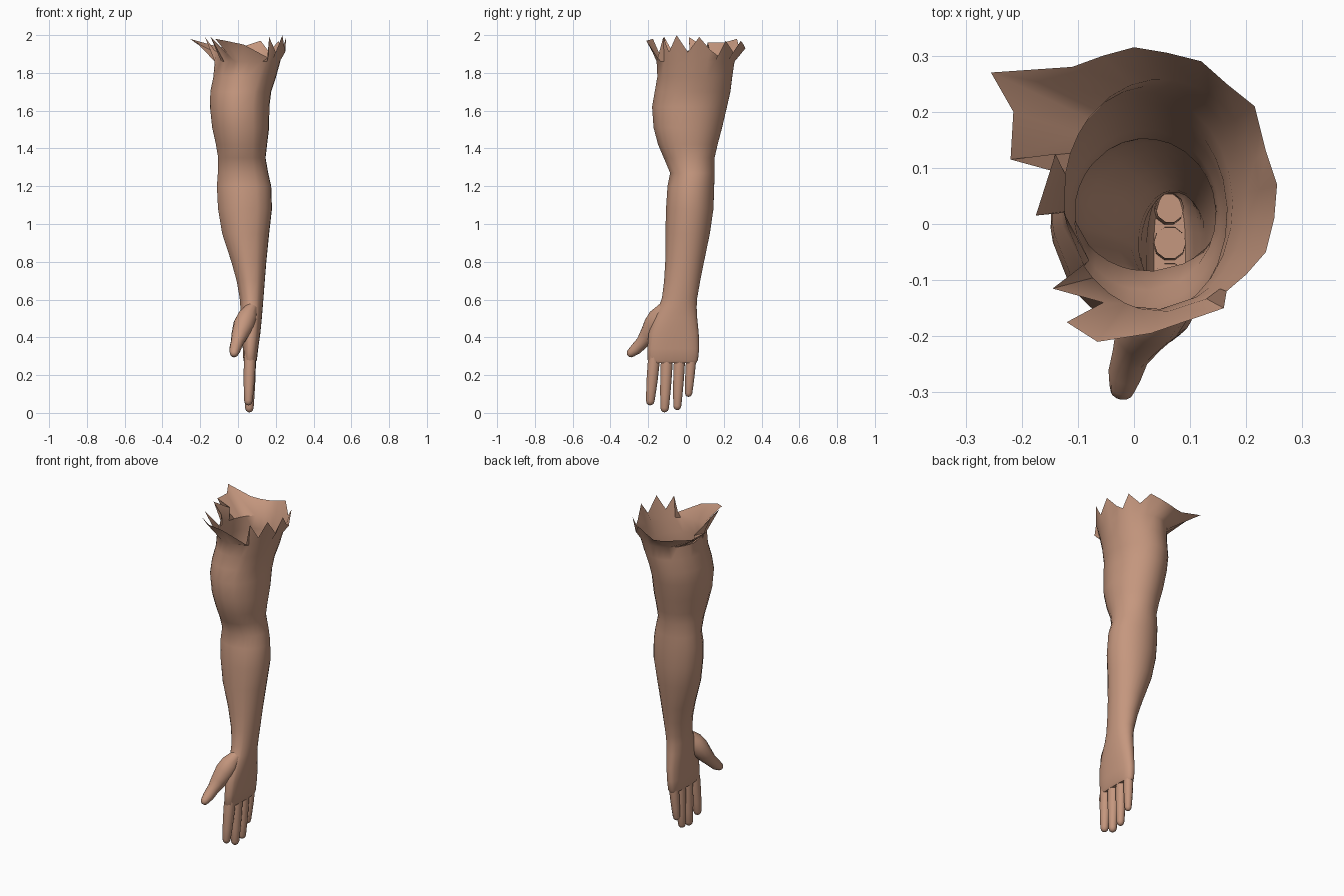
import bpy, bmesh, math
from mathutils import Vector

if "Cube" in bpy.data.objects:
    bpy.data.objects.remove(bpy.data.objects["Cube"])

skin = bpy.data.materials.new("skin")
skin.diffuse_color = (0.56, 0.31, 0.21, 1)
skin.use_nodes = True
skin.node_tree.nodes["Principled BSDF"].inputs["Base Color"].default_value = skin.diffuse_color


def loft(name, rings, cap_start=False, cap_end=False, angle=50):
    """Skin a list of closed rings into one smooth object."""
    bm = bmesh.new()
    rows = [[bm.verts.new(p) for p in ring] for ring in rings]
    n = len(rows[0])
    for a, b in zip(rows, rows[1:]):
        for i in range(n):
            j = (i + 1) % n
            bm.faces.new((a[i], a[j], b[j], b[i]))
    if cap_start:
        bm.faces.new(rows[0][::-1])
    if cap_end:
        bm.faces.new(rows[-1])
    me = bpy.data.meshes.new(name)
    bm.to_mesh(me)
    bm.free()
    ob = bpy.data.objects.new(name, me)
    bpy.context.collection.objects.link(ob)
    me.materials.append(skin)
    bpy.ops.object.select_all(action='DESELECT')
    ob.select_set(True)
    bpy.context.view_layer.objects.active = ob
    bpy.ops.object.shade_smooth_by_angle(angle=math.radians(angle))
    return ob


def digit(name, path, flat=1.0, sides=10):
    """Tube along (x, y, z, radius) points with a rounded tip."""
    pts = [Vector(p[:3]) for p in path]
    rad = [p[3] for p in path]
    d = (pts[-1] - pts[-2]).normalized()
    end, r = pts[-1], rad[-1]
    for t in (35, 65, 85):
        a = math.radians(t)
        pts.append(end + d * r * math.sin(a))
        rad.append(r * math.cos(a))
    rings = []
    for k, p in enumerate(pts):
        t = (pts[min(k + 1, len(pts) - 1)] - pts[max(k - 1, 0)]).normalized()
        u = Vector((1, 0, 0))
        u = (u - t * u.dot(t)).normalized()
        v = t.cross(u)
        rings.append([p + u * (rad[k] * flat * math.cos(q)) + v * (rad[k] * math.sin(q))
                      for q in (2 * math.pi * i / sides for i in range(sides))])
    return loft(name, rings, cap_end=True, angle=80)


# Torn upper edge, running anticlockwise from +x
rim = [
    (.255, .07, 1.99), (.235, .13, 1.92), (.225, .17, 1.89), (.215, .21, 1.97),
    (.165, .25, 1.91), (.12, .29, 1.97), (.06, .305, 1.95), (0, .315, 1.93),
    (-.055, .30, 1.93), (-.11, .28, 1.94), (-.255, .27, 1.98), (-.215, .20, 1.96),
    (-.22, .115, 1.96), (-.14, .125, 1.92), (-.175, .015, 1.99), (-.125, .02, 1.92),
    (-.08, -.065, 1.90), (-.145, -.115, 1.99), (-.055, -.14, 1.90), (-.12, -.175, 1.98),
    (-.065, -.21, 1.97), (.03, -.195, 1.95), (.16, -.15, 1.88), (.165, -.12, 1.99),
    (.20, -.09, 1.91), (.235, -.05, 2.0), (.25, .01, 1.91)]
N = len(rim)
raw = sorted(math.atan2(y - .05, x - .04) % (2 * math.pi) for x, y, z in rim)
angles = [(a + 2 * math.pi * i / N) / 2 for i, a in enumerate(raw)]

# Arm and palm sections: z, x min, x max, y min, y max, squareness
sections = [
    (.265, .035, .092, -.195, .055, .7), (.28, .028, .10, -.203, .064, .75),
    (.34, .025, .107, -.205, .070, .8), (.42, .022, .118, -.198, .068, .85),
    (.50, .015, .126, -.172, .060, .9), (.56, .012, .131, -.145, .057, 1),
    (.61, .008, .135, -.127, .060, 1), (.70, -.008, .142, -.116, .076, 1),
    (.80, -.036, .150, -.110, .096, 1), (.95, -.085, .165, -.109, .127, 1),
    (1.08, -.107, .180, -.106, .146, 1), (1.20, -.113, .176, -.098, .150, 1),
    (1.27, -.108, .160, -.084, .152, 1), (1.35, -.106, .146, -.118, .152, 1),
    (1.42, -.118, .154, -.148, .168, 1), (1.51, -.138, .165, -.172, .192, 1),
    (1.62, -.150, .166, -.180, .218, 1), (1.70, -.148, .176, -.166, .236, 1),
    (1.78, -.132, .202, -.152, .246, 1), (1.86, -.125, .224, -.156, .258, 1)]
rings = []
for z, x0, x1, y0, y1, e in sections:
    ring = []
    for a in angles:
        c, s = math.cos(a), math.sin(a)
        ring.append(((x0 + x1) / 2 + (x1 - x0) / 2 * math.copysign(abs(c) ** e, c),
                     (y0 + y1) / 2 + (y1 - y0) / 2 * math.copysign(abs(s) ** e, s), z))
    rings.append(ring)
loft("arm", rings + [rim], cap_start=True)

# Fingers: base y, tip y, tip z, radius, tip x
for name, yb, yt, zt, r, xt in (
        ("index_finger", -.167, -.189, .04, .033, .055),
        ("middle_finger", -.100, -.113, .003, .033, .06),
        ("ring_finger", -.033, -.046, .015, .031, .06),
        ("little_finger", .029, .014, .085, .028, .055)):
    path = []
    for t, k in ((0, .95), (.2, 1), (.5, .95), (.75, .85), (1, .72)):
        z0, z1 = .31, zt + r * .72
        path.append((.064 + (xt - .064) * t, yb + (yt - yb) * t, z0 + (z1 - z0) * t, r * k))
    digit(name, path, flat=.95)

# Thumb with its fleshy base
digit("thumb", [(.075, -.115, .56, .03), (.05, -.145, .51, .052), (.03, -.168, .465, .056),
                (.01, -.20, .415, .045), (-.005, -.232, .372, .034),
                (-.015, -.265, .338, .031), (-.02, -.29, .318, .024)], sides=12)
